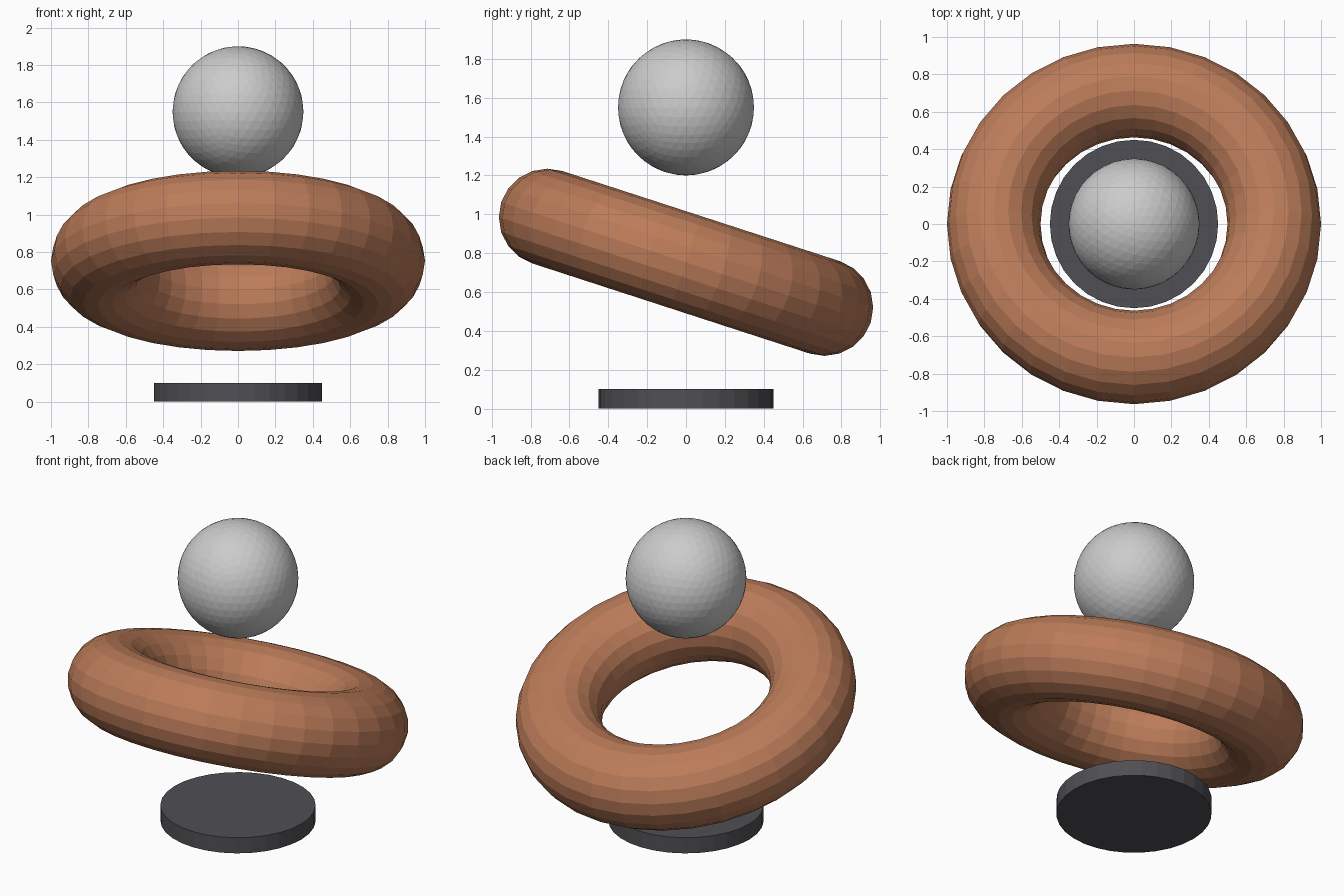
import bpy
from math import radians

if "Cube" in bpy.data.objects:
    bpy.data.objects.remove(bpy.data.objects["Cube"])


def finish(name, color=None):
    obj = bpy.context.object
    obj.name = name
    if color:
        mat = bpy.data.materials.new(name + "_color")
        mat.diffuse_color = (*color, 1)
        mat.use_nodes = True
        mat.node_tree.nodes["Principled BSDF"].inputs["Base Color"].default_value = mat.diffuse_color
        obj.data.materials.append(mat)
    return obj


# Round base plate
bpy.ops.mesh.primitive_cylinder_add(vertices=32, radius=0.45, depth=0.1,
                                    location=(0, 0, 0.05))
finish("base_disc", (0.08, 0.08, 0.09))

# Tilted floating ring, high at the front
bpy.ops.mesh.primitive_torus_add(major_segments=32, minor_segments=20,
                                 major_radius=0.75, minor_radius=0.25,
                                 location=(0, 0, 0.753),
                                 rotation=(radians(-18), 0, 0))
finish("tilted_ring", (0.5, 0.2, 0.1))

# Floating ball
bpy.ops.mesh.primitive_ico_sphere_add(subdivisions=4, radius=0.35,
                                      location=(0, 0, 1.55))
finish("ball")
